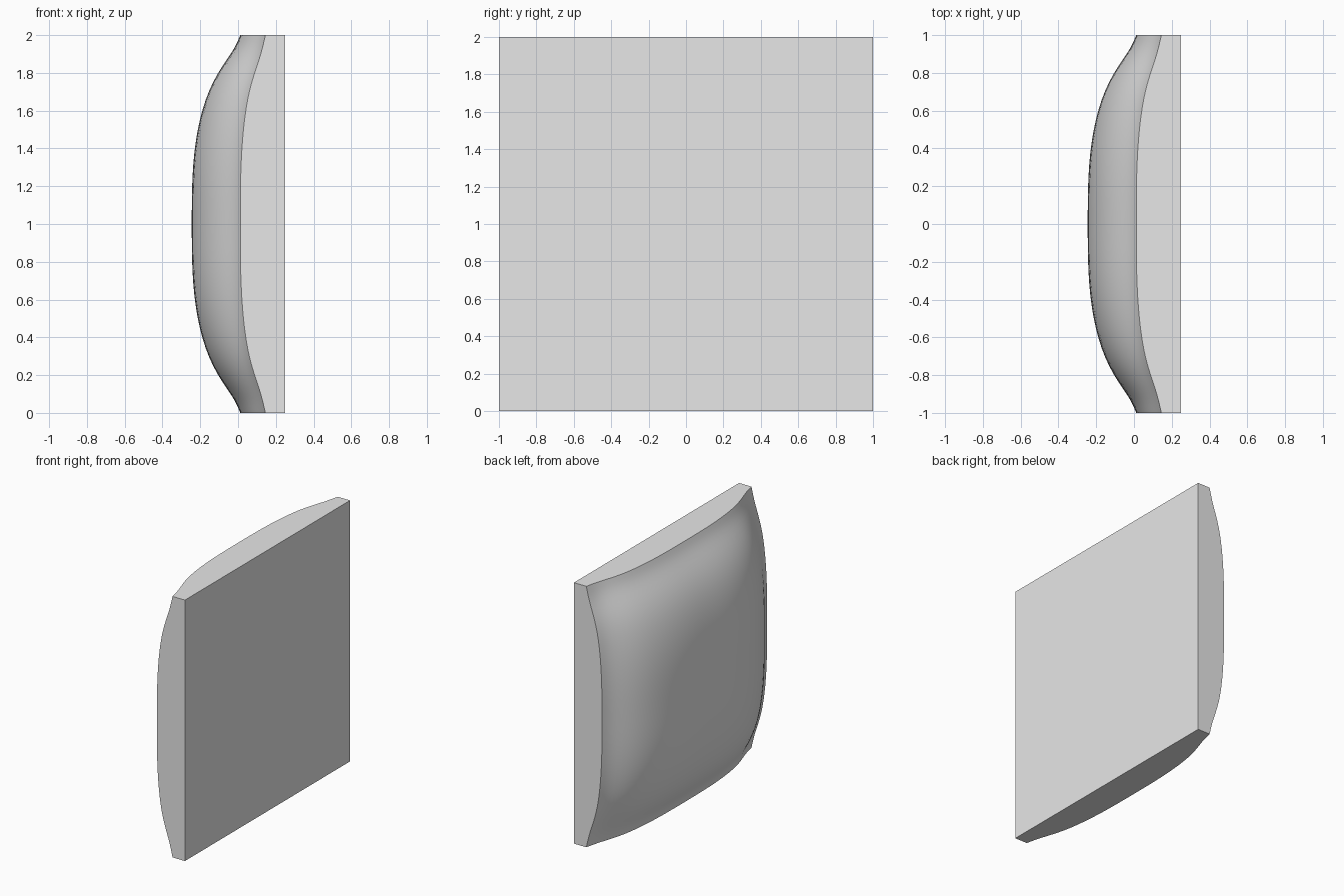
import bpy, bmesh, math

cube = bpy.data.objects.get("Cube")
if cube:
    bpy.data.objects.remove(cube, do_unlink=True)

N = 48            # grid cells per side
BACK = 0.25       # x of the flat back


def rise(t, dip, width):
    """0 at the border, 1 in the middle, with a soft flare next to the border."""
    d = 1 - abs(t)
    return 1 - (1 - d) ** 3 - dip * d * math.exp(-(d / width) ** 2)


def thickness(a, b):
    edge = rise(a, 1.2, 0.17) + rise(b, 1.2, 0.17)
    swell = rise(a, 1.5, 0.1) * rise(b, 1.5, 0.1)
    return 0.105 + 0.133 * edge + 0.124 * swell


# Plain grey material
grey = bpy.data.materials.new("light grey")
grey.use_nodes = True
colour = (0.8, 0.8, 0.8, 1)
grey.diffuse_color = colour
grey.node_tree.nodes["Principled BSDF"].inputs["Base Color"].default_value = colour

# Cushioned front: a grid pushed out by the thickness, denser near the border
bm = bmesh.new()
steps = [math.sin(math.pi / 2 * (2 * i / N - 1)) for i in range(N + 1)]
grid = [[bm.verts.new((BACK - thickness(a, b), a, b + 1)) for b in steps] for a in steps]
for i in range(N):
    for j in range(N):
        face = bm.faces.new((grid[i][j], grid[i][j + 1], grid[i + 1][j + 1], grid[i + 1][j]))
        face.smooth = True

# Flat sides and back: the border is extruded to the back plane and closed
border = [e for e in bm.edges if e.is_boundary]
walls = bmesh.ops.extrude_edge_only(bm, edges=border)["geom"]
for v in walls:
    if isinstance(v, bmesh.types.BMVert):
        v.co.x = BACK
rim = [e for e in bm.edges if e.is_boundary]
bmesh.ops.contextual_create(bm, geom=rim)
bmesh.ops.recalc_face_normals(bm, faces=bm.faces)

mesh = bpy.data.meshes.new("padded_panel")
bm.to_mesh(mesh)
bm.free()
mesh.materials.append(grey)
panel = bpy.data.objects.new("padded_panel", mesh)
bpy.context.collection.objects.link(panel)

# Smooth cushion with crisp borders
bpy.ops.object.select_all(action="DESELECT")
panel.select_set(True)
bpy.context.view_layer.objects.active = panel
bpy.ops.object.shade_smooth_by_angle(angle=math.radians(30))
